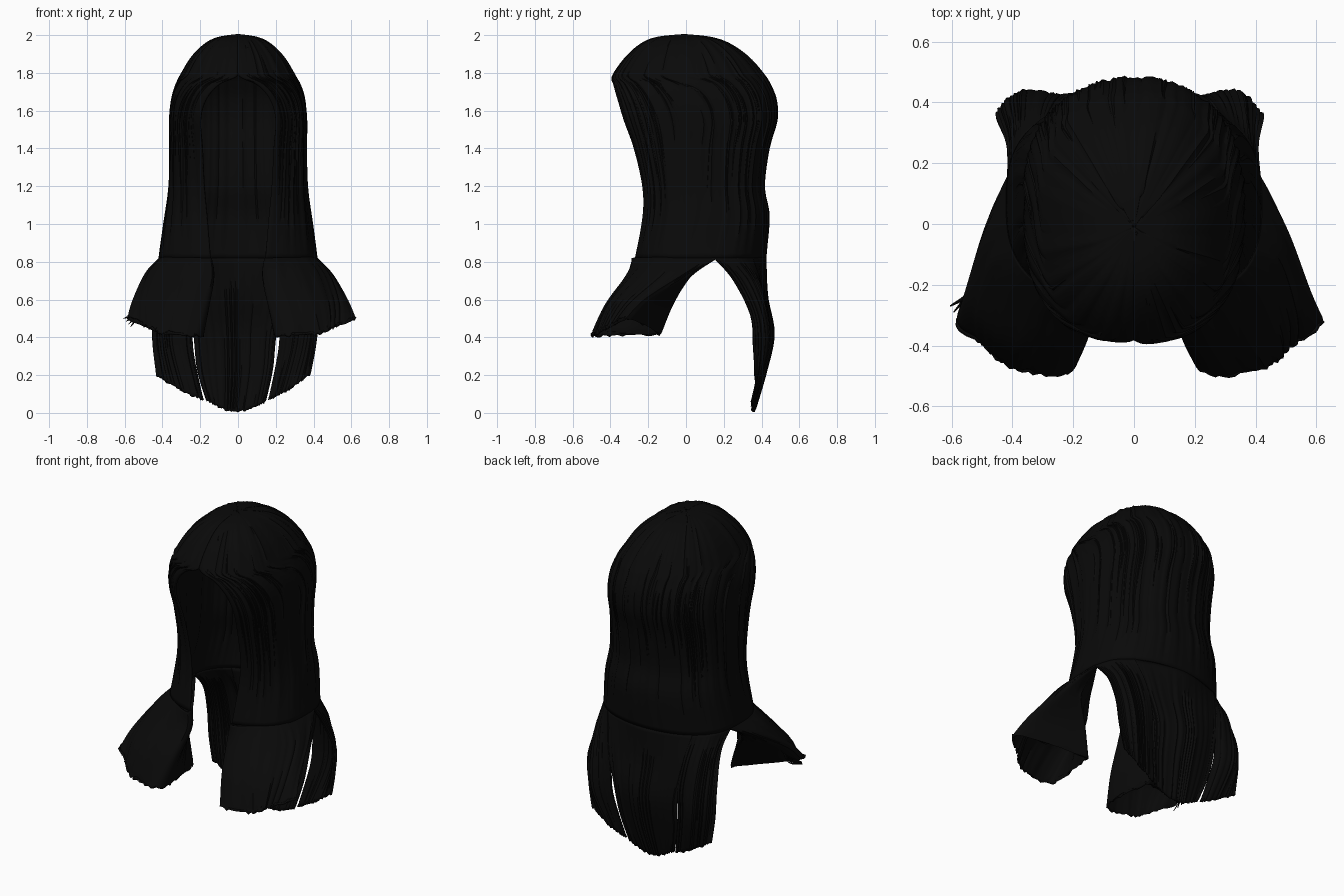
import bpy
import math
import random
from mathutils import Vector

random.seed(4)
cube = bpy.data.objects.get("Cube")
if cube:
    bpy.data.objects.remove(cube, do_unlink=True)

hair = bpy.data.materials.new("hair_black")
hair.use_nodes = True
COLOUR = (0.0028, 0.0028, 0.0028, 1)
hair.diffuse_color = COLOUR
bsdf = hair.node_tree.nodes["Principled BSDF"]
bsdf.inputs["Base Color"].default_value = COLOUR
bsdf.inputs["Roughness"].default_value = 0.8


def spline(points, t):
    """Smooth point at t in 0..1 along a list of vectors of any size."""
    n = len(points) - 1
    i = min(int(t * n), n - 1)
    f = t * n - i
    a, b, c, d = (points[max(0, min(n, i + k))] for k in (-1, 0, 1, 2))
    return [q + f * ((r - p) + f * (2 * p - 5 * q + 4 * r - s + f * (3 * (q - r) + s - p))) / 2
            for p, q, r, s in zip(a, b, c, d)]


def outward(p):
    d = Vector((p[0], p[1] - 0.1, 0))
    return d.normalized() if d.length > 0.001 else Vector((0, 0, 1))


def build(name, grids, thickness=0.012):
    """One object from grids of points, each a list of rows."""
    verts, faces = [], []
    for grid in grids:
        start, w = len(verts), len(grid[0])
        verts += [p for row in grid for p in row]
        faces += [(start + r * w + c, start + r * w + c + 1,
                   start + (r + 1) * w + c + 1, start + (r + 1) * w + c)
                  for r in range(len(grid) - 1) for c in range(w - 1)]
    mesh = bpy.data.meshes.new(name)
    mesh.from_pydata(verts, [], faces)
    mesh.materials.append(hair)
    obj = bpy.data.objects.new(name, mesh)
    bpy.context.collection.objects.link(obj)
    if thickness:
        mod = obj.modifiers.new("thickness", "SOLIDIFY")
        mod.thickness = thickness
        mod.offset = 0
    bpy.ops.object.select_all(action="DESELECT")
    obj.select_set(True)
    bpy.context.view_layer.objects.active = obj
    bpy.ops.object.shade_smooth_by_angle(angle=math.radians(50))


def sheet(name, rows, side=1, spread=1, cols=36, steps=22, ragged=0.012):
    """Hanging lock lofted through rows of control points, with strand ridges."""
    ridge = [random.uniform(-0.006, 0.006) for _ in range(cols + 1)]
    drop = [random.uniform(0, ragged) for _ in range(cols + 1)]
    grid = []
    for j in range(steps + 1):
        v = j / steps
        section = [spline(column, v) for column in zip(*rows)]
        widen = side * (1 + (spread - 1) * v)
        line = []
        for i in range(cols + 1):
            p = Vector(spline(section, i / cols))
            p += outward(p) * ridge[i] * min(1, j / 5)
            if j == steps:
                p.z += drop[i]
            line.append(Vector((p.x * widen, p.y, p.z)))
        grid.append(line)
    build(name, [grid])


# Crown and curtain: height, half width, front y, back y, half width of face opening
PROFILE = [
    (2.0, .001, -.01, -.01, 0), (1.985, .1, -.15, .13, 0), (1.95, .17, -.235, .23, 0),
    (1.88, .24, -.315, .33, 0), (1.79, .295, -.38, .41, 0), (1.74, .32, -.395, .44, .1),
    (1.66, .345, -.4, .47, .17), (1.55, .355, -.38, .475, .2), (1.4, .355, -.315, .435, .19),
    (1.2, .36, -.26, .41, .18), (1.04, .38, -.25, .435, .165), (.82, .415, -.28, .42, .145),
]


def shell(s, v):
    """Point on the head of hair; s runs -1..1 around from the face opening."""
    z, half, front, back, gap = spline(PROFILE, v)
    a = math.asin(max(0, gap) / half)
    th = math.copysign(a + (1 - abs(s)) * (math.pi - a), s)
    c = math.cos(th)
    y = (front + back) / 2 - (back - front) / 2 * math.copysign(abs(c) ** 0.7, c)
    return Vector((half * math.sin(th), y, z))


COLS, STEPS = 144, 66
ridges = [random.uniform(-0.006, 0.006) for _ in range(COLS + 1)]
ridges[-1] = ridges[0]
main = []
for j in range(STEPS + 1):
    row = []
    for i in range(COLS + 1):
        p = shell(-1 + 2 * i / COLS, j / STEPS)
        row.append(p + outward(p) * ridges[i] * min(1, j / 10, (STEPS - j) / 5))
    main.append(row)
build("crown_and_curtain", [main])

# Raised strands lying over the crown and curtain
strands = []
for _ in range(90):
    s, width = random.uniform(-0.97, 0.97), random.uniform(0.006, 0.014)
    top, end = random.uniform(0.12, 0.5), random.uniform(0.75, 0.98)
    drift = random.uniform(-0.03, 0.03)
    grid = []
    for j in range(25):
        f = j / 24
        taper = width * math.sin(math.pi * f)
        line = []
        for k in (-1, 0, 1):
            u = max(-0.999, min(0.999, s + drift * f + k * taper))
            p = shell(u, top + (end - top) * f)
            line.append(p + outward(p) * (0.012 if k == 0 else 0.004) * math.sin(math.pi * f))
        grid.append(line)
    strands.append(grid)
build("raised_strands", strands, 0)

# Front locks: hollow wedges sweeping forward and out, closed by an inner back edge
FRONT = [
    [(.38, .12, .83)] + [shell(s, 1) for s in (1, .84, .68, .52)],
    [(.4, .01, .71), (.135, -.28, .72), (.33, -.29, .72), (.47, -.15, .73), (.49, .0, .73)],
    [(.3, -.075, .57), (.165, -.38, .57), (.38, -.41, .57), (.52, -.31, .58), (.56, -.2, .6)],
    [(.22, -.14, .41), (.21, -.47, .4), (.42, -.475, .41), (.52, -.4, .45), (.605, -.3, .49)],
]
FRONT = [row + [row[0]] for row in FRONT]
# Outer back locks
BACK_SIDE = [
    [shell(s, 1) for s in (.275, .4, .52)],
    [(.255, .4, .67), (.36, .36, .69), (.4, .25, .71)],
    [(.225, .42, .5), (.35, .42, .51), (.42, .345, .52)],
    [(.215, .41, .33), (.33, .43, .34), (.405, .36, .35)],
    [(.16, .36, .06), (.27, .37, .12), (.375, .37, .19)],
]
for name, side, front_spread, back_spread in (("left", 1, 1, 1), ("right", -1, .94, 1.15)):
    sheet("front_lock_" + name, FRONT, side, front_spread, cols=60, ragged=0.03)
    sheet("back_lock_" + name, BACK_SIDE, side, back_spread)

# Long middle of the back
sheet("back_lock_middle", [
    [shell(s, 1) for s in (-.275, -.001, .275)],
    [(-.27, .4, .62), (0, .425, .62), (.25, .4, .62)],
    [(-.235, .42, .42), (0, .46, .42), (.2, .42, .42)],
    [(-.215, .39, .23), (0, .42, .22), (.18, .39, .23)],
    [(-.165, .35, .06), (-.02, .355, 0), (.14, .35, .05)],
], cols=48)

# Flyaway wisps at the tip of the right front lock
wisps = []
for k in range(4):
    path = [(-.5, -.18 - .02 * k, .6), (-.54, -.23, .53 - .01 * k),
            (-.605 + .012 * k, -.27 - .02 * k, .5 - .015 * k)]
    grid = []
    for j in range(11):
        p = Vector(spline(path, j / 10))
        w = 0.016 * (1.05 - j / 10)
        grid.append([p + Vector((0, d * w, d * w)) for d in (-1, 1)])
    wisps.append(grid)
build("flyaway_wisps", wisps, 0.004)
